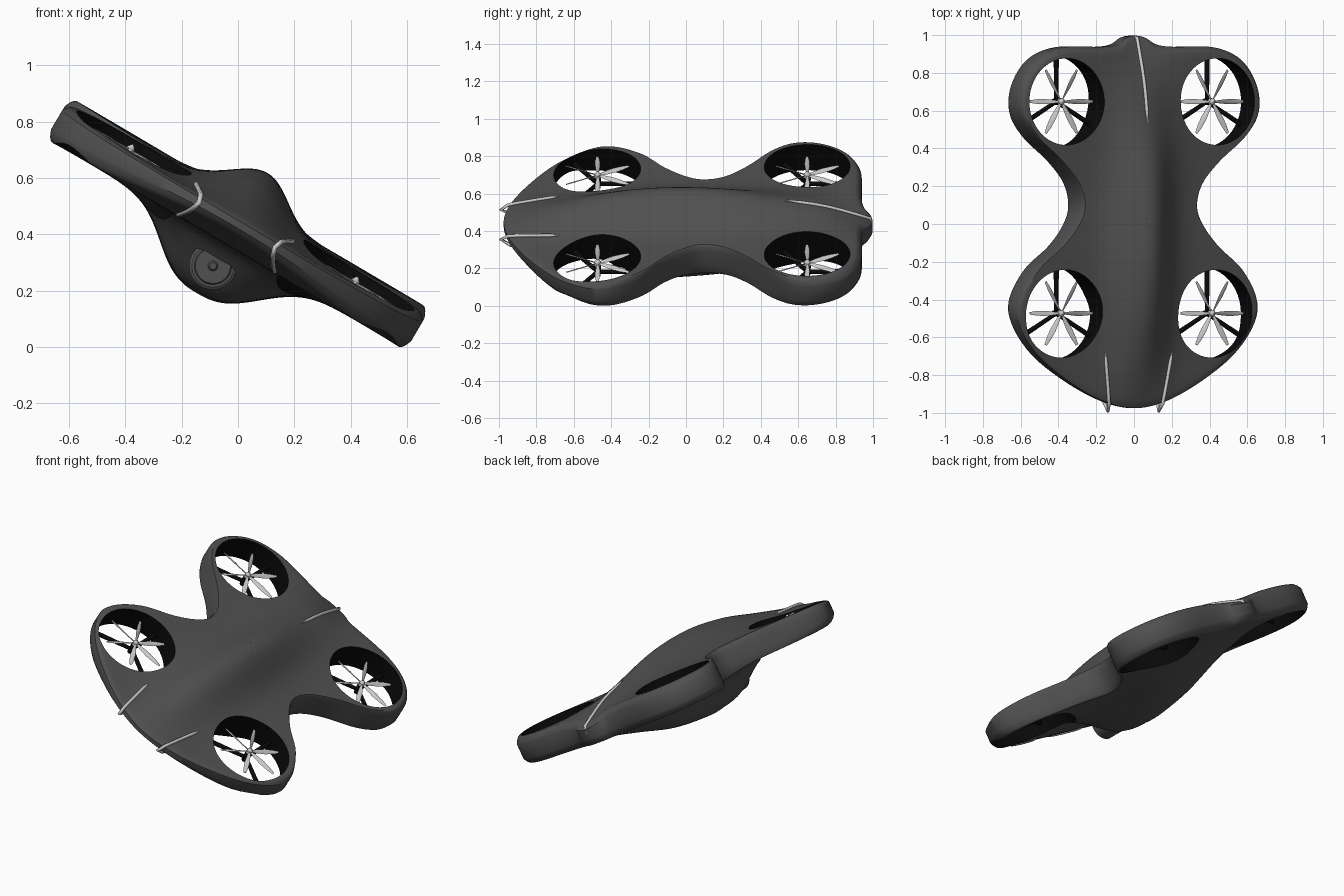
import bpy, bmesh, math
from mathutils import Matrix, Vector

if "Cube" in bpy.data.objects:
    bpy.data.objects.remove(bpy.data.objects["Cube"])

TILT = Matrix.Rotation(math.radians(30.5), 4, 'Y')   # whole craft is banked
DUCTS = [(sx * 0.463, y) for y in (-0.473, 0.648) for sx in (-1, 1)]
R_DUCT = 0.237


def material(name, v):
    m = bpy.data.materials.new(name)
    m.diffuse_color = (v, v, v, 1)
    m.use_nodes = True
    m.node_tree.nodes["Principled BSDF"].inputs["Base Color"].default_value = m.diffuse_color
    return m


dark = material("dark_shell", 0.08)
black = material("black_liner", 0.003)


def curve_at(x, pts):
    """Smooth curve through (x, value) points."""
    x = min(max(x, pts[0][0]), pts[-1][0])
    i = max(k for k in range(len(pts) - 1) if pts[k][0] <= x)

    def slope(k):
        a, b = pts[max(k - 1, 0)], pts[min(k + 1, len(pts) - 1)]
        return (b[1] - a[1]) / (b[0] - a[0])
    (x0, v0), (x1, v1) = pts[i], pts[i + 1]
    d = x1 - x0
    t = (x - x0) / d
    return ((2*t**3 - 3*t*t + 1) * v0 + (t**3 - 2*t*t + t) * d * slope(i)
            + (3*t*t - 2*t**3) * v1 + (t**3 - t*t) * d * slope(i + 1))


# thickness, spine and belly along the length
TOP_T = [(-1, .01), (-.7, .028), (-.45, .055), (-.2, .07), (.2, .072), (.5, .082), (1, .085)]
BOT_T = [(-1, .02), (-.85, .06), (-.7, .085), (-.2, .085), (1, .085)]
SPINE = [(-1, 0), (-.7, .068), (-.45, .108), (-.1, .135), (.2, .125), (.53, .06), (.75, .02), (1, -.06)]
BELLY = [(-1, 0), (-.6, .0), (-.46, .01), (-.36, .09), (-.25, .18), (-.1, .2), (0, .2), (.25, .165),
         (.5, .09), (.75, .02), (1, 0)]


def top(u, y):
    return curve_at(y, TOP_T) + curve_at(y, SPINE) * math.exp(-(u / .165) ** 2)


def bottom(u, y):
    return -curve_at(y, BOT_T) - curve_at(y, BELLY) * math.exp(-(abs(u) / .25) ** 2.6)


def finish(name, bm, mat=None, smooth=True):
    bmesh.ops.recalc_face_normals(bm, faces=bm.faces)
    me = bpy.data.meshes.new(name)
    bm.to_mesh(me)
    bm.free()
    ob = bpy.data.objects.new(name, me)
    bpy.context.collection.objects.link(ob)
    if mat:
        me.materials.append(mat)
    if smooth:
        shade(ob)
    return ob


def shade(ob):
    bpy.ops.object.select_all(action='DESELECT')
    ob.select_set(True)
    bpy.context.view_layer.objects.active = ob
    bpy.ops.object.shade_smooth_by_angle(angle=math.radians(35))


def rod(bm, a, b, r1, r2, seg=12):
    """Cone or cylinder between two points."""
    a, b = Vector(a), Vector(b)
    q = (b - a).to_track_quat('Z', 'Y').to_matrix().to_4x4()
    bmesh.ops.create_cone(bm, cap_ends=True, segments=seg, radius1=r1, radius2=r2,
                          depth=(b - a).length, matrix=Matrix.Translation((a + b) / 2) @ q)


# body: closed outline swept inward as rings, domed above and below
half = [(0, -.975), (.2, -.935), (.42, -.825), (.61, -.685), (.722, -.53), (.734, -.4), (.64, -.245),
        (.49, -.12), (.39, 0), (.355, .1), (.39, .22), (.5, .345), (.655, .475), (.735, .6),
        (.724, .74), (.63, .87), (.465, .935), (.22, .938), (.12, .95), (.06, .985), (0, .997)]
loop = half + [(-x, y) for x, y in half[-2:0:-1]]
outline, SUB, n = [], 6, len(loop)
for i in range(n):
    p = [Vector(loop[(i + k) % n]) for k in (-1, 0, 1, 2)]
    for j in range(SUB):
        t = j / SUB
        outline.append(.5 * (2*p[1] + (p[2] - p[0])*t + (2*p[0] - 5*p[1] + 4*p[2] - p[3])*t*t
                             + (3*p[1] - p[0] - 3*p[2] + p[3])*t**3))
scales = [k / 28 for k in range(1, 28)] + [.976, .986, .995, 1]
bm = bmesh.new()
rings = []
for f, ss in ((top, scales), (bottom, scales[::-1])):
    for s in ss:
        k = 1 - .45 * (max(0, s - .964) / .036) ** 2
        rings.append([bm.verts.new((s*o.x, s*o.y, k * f(s*o.x, s*o.y))) for o in outline])
m = len(outline)
for ra, rb in zip(rings, rings[1:]):
    for i in range(m):
        bm.faces.new((ra[i], ra[(i+1) % m], rb[(i+1) % m], rb[i]))
for ring, f in ((rings[0], top), (rings[-1], bottom)):
    c = bm.verts.new((0, 0, f(0, 0)))
    for i in range(m):
        bm.faces.new((ring[i], ring[(i+1) % m], c))
body = finish("body_shell", bm, dark, False)

# round duct openings cut through the body, flaring slightly downward
bm = bmesh.new()
for x, y in DUCTS:
    rod(bm, (x, y, -.3), (x, y, .3), R_DUCT + .028, R_DUCT - .028, 64)
cutter = finish("duct_cutter", bm, black, False)
cutter.hide_render = True
mod = body.modifiers.new("ducts", 'BOOLEAN')
mod.operation, mod.solver, mod.object = 'DIFFERENCE', 'EXACT', cutter
mod.material_mode = 'TRANSFER'
bpy.context.view_layer.objects.active = body
bpy.ops.object.modifier_apply(modifier="ducts")
bpy.data.objects.remove(cutter)
shade(body)
parts = [body]

for num, (x, y) in enumerate(DUCTS, 1):
    # motor pod with three struts
    bm = bmesh.new()
    rod(bm, (x, y, -.05), (x, y, .015), .016, .02, 20)
    for deg in (90, 210, 330):
        a = math.radians(deg)
        rod(bm, (x, y, -.025),
            (x + R_DUCT * 1.02 * math.cos(a), y + R_DUCT * 1.02 * math.sin(a), -.025), .011, .014)
    parts.append(finish(f"motor_mount_{num}", bm, black))
    # six-bladed propeller with spinner
    bm = bmesh.new()
    rod(bm, (x, y, .015), (x, y, .035), .018, .017, 20)
    rod(bm, (x, y, .035), (x, y, .052), .017, .004, 20)
    for k in range(6):
        turn = Matrix.Translation((x, y, .028)) @ Matrix.Rotation(k * math.pi / 3, 4, 'Z')
        prev = None
        for r, w, pitch in ((.012, .006, 40), (.05, .011, 32), (.1, .015, 24),
                            (.15, .013, 18), (.193, .007, 14)):
            tilt = turn @ Matrix.Rotation(math.radians(pitch), 4, 'X')
            sec = [bm.verts.new(tilt @ Vector((r, w * cy, cz)))
                   for cy, cz in ((-1, 0), (0, .003), (1, 0), (0, -.003))]
            if prev:
                for i in range(4):
                    bm.faces.new((prev[i], prev[(i+1) % 4], sec[(i+1) % 4], sec[i]))
            else:
                bm.faces.new(sec[::-1])
            prev = sec
        bm.faces.new(prev)
    parts.append(finish(f"propeller_{num}", bm))


def strip(name, path):
    """Slim tapered strip lying on the skin."""
    cu = bpy.data.curves.new(name, 'CURVE')
    cu.dimensions, cu.bevel_depth, cu.bevel_resolution = '3D', .0095, 2
    cu.use_fill_caps = True
    sp = cu.splines.new('POLY')
    sp.points.add(len(path) - 1)
    for i, (pt, co) in enumerate(zip(sp.points, path)):
        pt.co = (*co, 1)
        pt.radius = .35 if i in (0, len(path) - 1) else 1
    ob = bpy.data.objects.new(name, cu)
    bpy.context.collection.objects.link(ob)
    parts.append(ob)


def on_skin(f, gap, u0, u1, y0, y1):
    steps = [(u0 + (u1 - u0) * k / 6, y0 + (y1 - y0) * k / 6) for k in range(7)]
    return [(u, y, f(u, y) + gap) for u, y in steps]


# light strips: two wrapping the nose edge, one on the tail spine
for side, sx in (("left", -1), ("right", 1)):
    over = on_skin(top, .003, sx * .205, sx * .165, -.68, -.95)
    under = on_skin(bottom, .002, sx * .165, sx * .205, -.94, -.7)
    strip(f"nose_strip_{side}", over + [(sx * .156, -.99, -.006)] + under)
strip("tail_strip", on_skin(top, .003, 0, 0, .53, .985) + [(0, .995, -.01)])

# round camera set in the blunt front of the belly
bm = bmesh.new()
c = -.175
rod(bm, (0, -.15, c), (0, -.385, c), .085, .085, 40)
rod(bm, (0, -.385, c), (0, -.392, c), .085, .075, 40)
rod(bm, (0, -.392, c), (0, -.398, c), .066, .062, 40)
rod(bm, (0, -.398, c), (0, -.406, c), .018, .012, 24)
parts.append(finish("belly_camera", bm, dark))

# bank the craft and rest it on the ground
low = min((TILT @ v.co).z for v in body.data.vertices)
for ob in parts:
    ob.matrix_world = Matrix.Translation((0, 0, -low)) @ TILT
